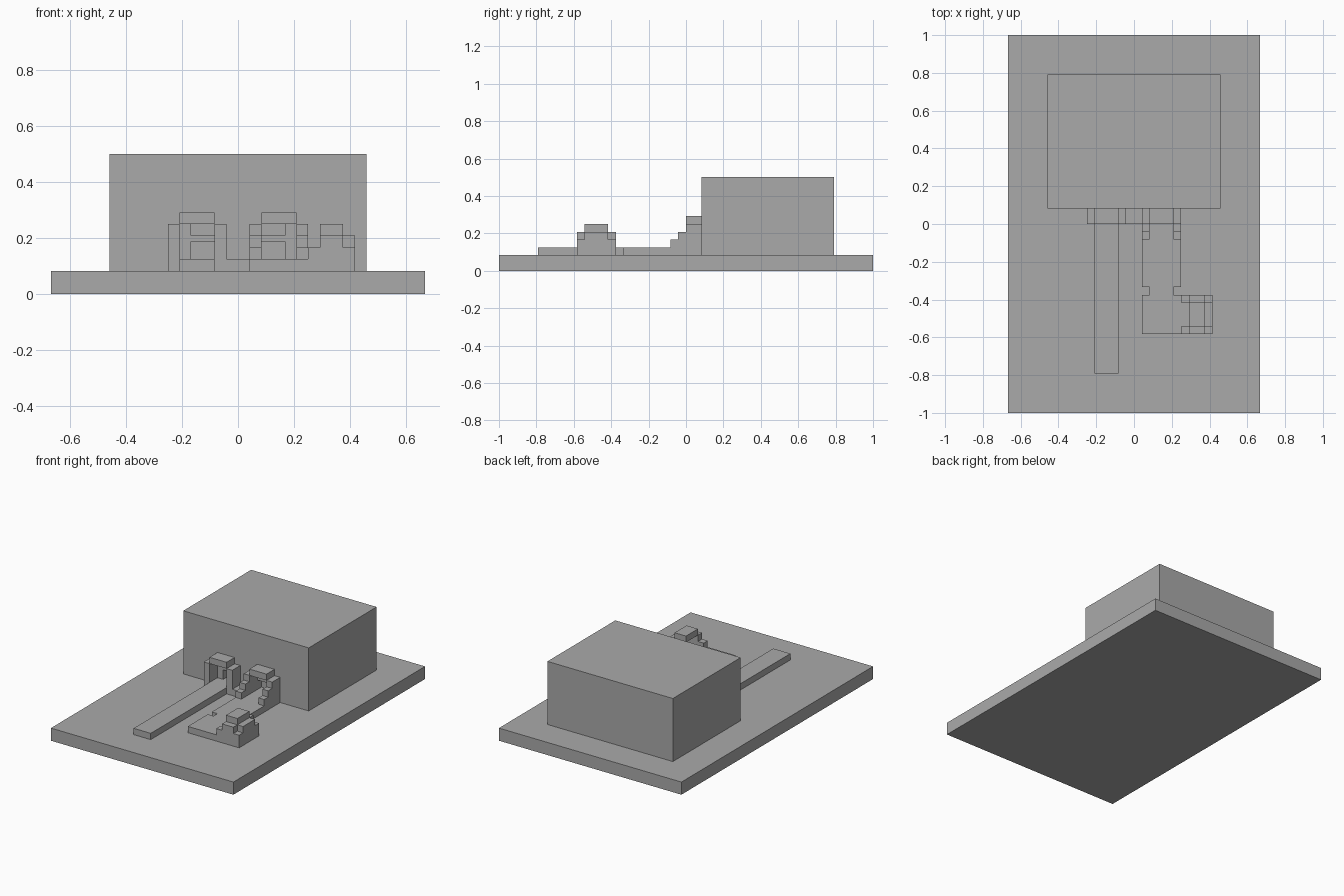
import bpy

U = 1 / 24  # one grid step of the blocky design

default = bpy.data.objects.get("Cube")
if default:
    bpy.data.objects.remove(default)

grey = bpy.data.materials.new("plain_grey")
grey.use_nodes = True
colour = (0.4, 0.4, 0.4, 1)
grey.diffuse_color = colour
grey.node_tree.nodes["Principled BSDF"].inputs["Base Color"].default_value = colour


def block(name, x, y, z):
    """Box spanning the given (low, high) ranges in grid steps."""
    spans = (x, y, z)
    bpy.ops.mesh.primitive_cube_add(size=1, location=[(a + b) / 2 * U for a, b in spans])
    ob = bpy.context.object
    ob.name = name
    ob.scale = [(b - a) * U for a, b in spans]
    bpy.ops.object.transform_apply(location=False, rotation=False, scale=True)
    ob.data.materials.append(grey)
    return ob


def cut(target, name, x, y, z):
    """Subtract a hidden block from the target."""
    cutter = block(name, x, y, z)
    cutter.hide_render = True
    cutter.hide_viewport = True
    mod = target.modifiers.new(name, "BOOLEAN")
    mod.operation = "DIFFERENCE"
    mod.solver = "EXACT"
    mod.object = cutter


# Ground slab and main building
block("ground_slab", (-16, 16), (-24, 24), (0, 2))
building = block("building", (-11, 11), (2, 19), (2, 12))

# Twin doorways with shallow recesses behind them
for side, sign in (("right", -1), ("left", 1)):
    def mirrored(a, b):
        return tuple(sorted((a * sign, b * sign)))

    block(side + "_inner_post", mirrored(1, 2), (0, 2), (2, 6))
    block(side + "_outer_post", mirrored(5, 6), (0, 2), (2, 6))
    block(side + "_lintel", mirrored(2, 5), (0, 2), (6, 7))
    cut(building, side + "_lower_recess", mirrored(2, 4), (1, 3), (3, 4.5))
    cut(building, side + "_upper_recess", mirrored(2, 4), (1, 3), (5, 6))
block("doorway_sill", (-1, 1), (0, 2), (2, 3))

# Long straight ramp out of the right doorway
block("straight_path", (-5, -2), (-19, 2), (2, 3))

# Walkway out of the left doorway, with a narrow neck and a pad
block("walkway", (1, 6), (-8, 2), (2, 3))
block("walkway_neck", (2, 5), (-9, -8), (2, 3))
block("walkway_pad", (1, 10), (-14, -9), (2, 3))

# Stepped rails in front of the left doorway
for name, x in (("inner", (1, 2)), ("outer", (5, 6))):
    block(name + "_high_step", x, (-1, 0), (3, 5))
    block(name + "_low_step", x, (-2, -1), (3, 4))

# Small side gate at the end of the pad
for name, y in (("front", (-14, -13)), ("back", (-10, -9))):
    block(name + "_gate_base", (6, 10), y, (3, 4))
    block(name + "_gate_shoulder", (7, 9), y, (4, 5))
block("gate_end_wall", (9, 10), (-13, -10), (3, 5))
block("gate_roof", (7, 9), (-13, -10), (5, 6))
